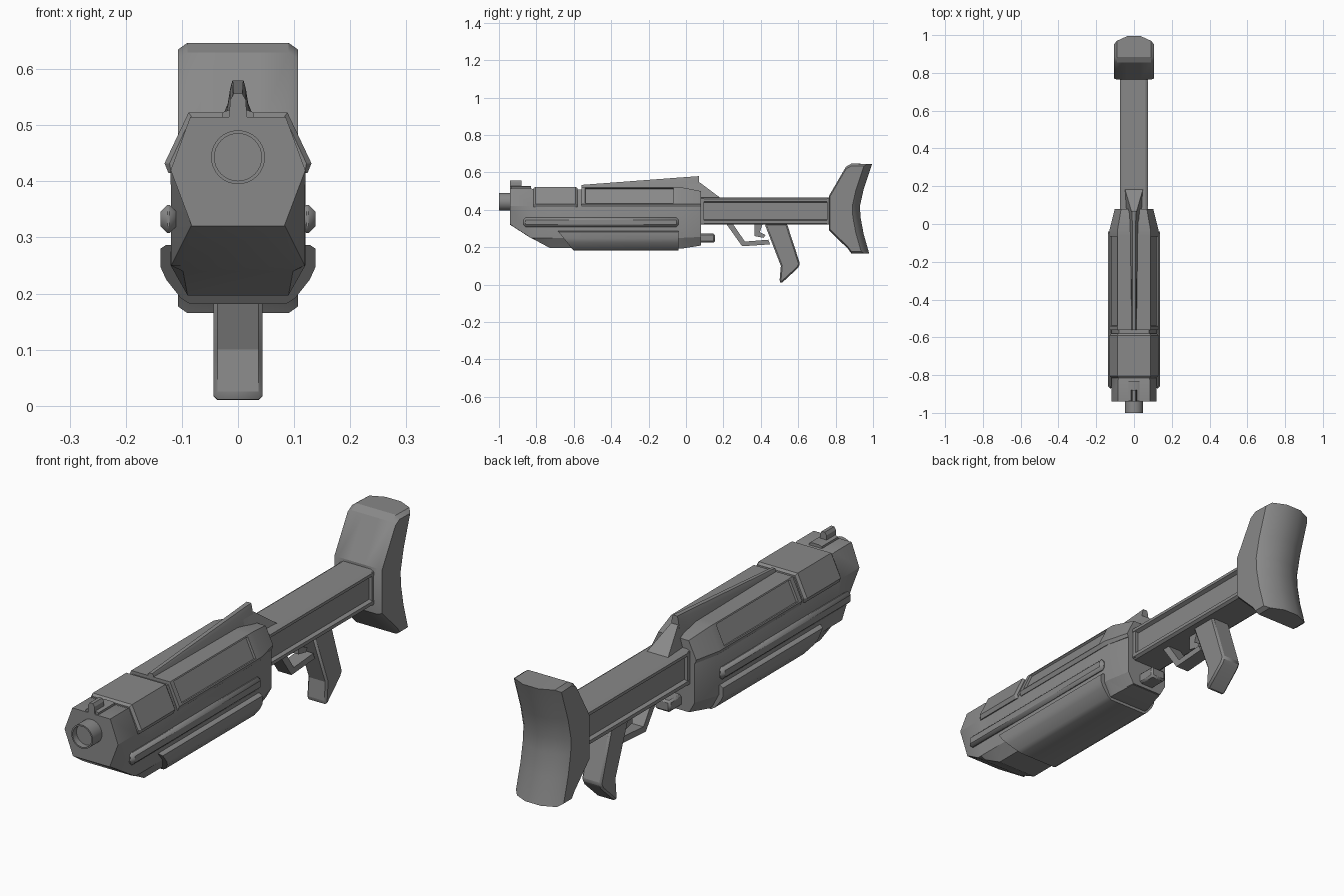
import bpy, bmesh, math

cube = bpy.data.objects.get("Cube")
if cube:
    bpy.data.objects.remove(cube, do_unlink=True)

grey = bpy.data.materials.new("gunmetal grey")
grey.use_nodes = True
colour = (0.25, 0.25, 0.25, 1)
grey.diffuse_color = colour
grey.node_tree.nodes["Principled BSDF"].inputs["Base Color"].default_value = colour


def skin(name, rings, bevel=0, smooth=25, panel=None):
    """Join rings of equal length, cap the ends, optionally sink a side panel."""
    bm = bmesh.new()
    loops = [[bm.verts.new(p) for p in ring] for ring in rings]
    n = len(loops[0])
    for a, b in zip(loops, loops[1:]):
        for i in range(n):
            j = (i + 1) % n
            bm.faces.new((a[i], a[j], b[j], b[i]))
    bm.faces.new(loops[0])
    bm.faces.new(loops[-1])
    bmesh.ops.remove_doubles(bm, verts=bm.verts, dist=0.0002)
    bmesh.ops.recalc_face_normals(bm, faces=bm.faces)
    if panel:
        faces = [f for f in bm.faces if panel(f)]
        bmesh.ops.inset_individual(bm, faces=faces, thickness=0.008, depth=0)
        bmesh.ops.inset_individual(bm, faces=faces, thickness=0.002, depth=-0.009)
    mesh = bpy.data.meshes.new(name)
    bm.to_mesh(mesh)
    bm.free()
    mesh.materials.append(grey)
    obj = bpy.data.objects.new(name, mesh)
    bpy.context.collection.objects.link(obj)
    if bevel:
        mod = obj.modifiers.new("Bevel", "BEVEL")
        mod.width = bevel
        mod.segments = 1
        mod.limit_method = "ANGLE"
    bpy.ops.object.select_all(action="DESELECT")
    obj.select_set(True)
    bpy.context.view_layer.objects.active = obj
    bpy.ops.object.shade_smooth_by_angle(angle=math.radians(smooth))
    return obj


def loft(name, sections, rake=0, **kw):
    """Sections are (y, right-hand outline from top to bottom), mirrored in x."""
    rings = []
    for k, (y, half) in enumerate(sections):
        lean = rake if k == 0 else 0
        top = half[0][1]
        right = [(x, y + lean * (top - z), z) for x, z in half]
        rings.append(right + [(-x, yy, z) for x, yy, z in reversed(right)])
    return skin(name, rings, **kw)


def prism(name, outline, x0, x1, **kw):
    """A side outline of (y, z) points extruded from x0 to x1."""
    return skin(name, [[(x, y, z) for y, z in outline] for x in (x0, x1)], **kw)


def rect(y0, y1, z0, z1):
    return [(y0, z0), (y1, z0), (y1, z1), (y0, z1)]


# Main body, with a chin that slopes back from the front face
full = [(0.08, 0.508), (0.119, 0.42), (0.12, 0.25), (0.09, 0.197)]
loft("body", [
    (-0.94, [(0.085, 0.515), (0.12, 0.42), (0.083, 0.322), (0.082, 0.32)]),
    (-0.83, [(0.085, 0.515), (0.12, 0.42), (0.119, 0.25), (0.1, 0.249)]),
    (-0.81, full[:2] + [(0.12, 0.25), (0.098, 0.24)]),
    (-0.73, full), (-0.02, full),
    (0.08, [(0.065, 0.49), (0.095, 0.42), (0.095, 0.255), (0.07, 0.21)]),
])

# Raised covers on the upper half
band = [(0.088, 0.523), (0.131, 0.432), (0.124, 0.415)]
inner = [(0.083, 0.515), (0.122, 0.432), (0.119, 0.415)]
loft("front_band", [(-0.815, inner), (-0.805, band), (-0.59, band), (-0.58, inner)])
cover = [(0.087, 0.521), (0.129, 0.432), (0.122, 0.415)]
loft("rear_cover",
     [(-0.56, cover), (-0.545, cover), (-0.06, cover), (-0.03, cover),
      (0.08, [(0.068, 0.5), (0.102, 0.43), (0.098, 0.415)])],
     panel=lambda f: f.normal.z > 0.2 and abs(f.normal.x) > 0.5 and f.calc_area() > 0.03)

# Rounded shell under the body
shell = [(0.128, 0.287), (0.138, 0.28), (0.138, 0.247), (0.128, 0.225),
         (0.102, 0.192), (0.085, 0.181)]
loft("lower_shell", [(-0.685, shell), (-0.04, shell)], rake=0.8, smooth=40)
lip = [(0.12, 0.28), (0.12, 0.25), (0.09, 0.193)]
loft("shell_rear_lip", [(-0.04, lip), (-0.02, lip), (0.075, [(0.09, 0.27), (0.09, 0.25), (0.068, 0.208)])])

# Long side rails with a rounded outer edge
for side, label in ((1, "left"), (-1, "right")):
    prism(label + "_rail", rect(-0.87, -0.04, 0.308, 0.358), side * 0.11, side * 0.138, bevel=0.012)

# Muzzle tube with a shallow mouth
rings = []
for y, r in ((-0.92, 0.048), (-1.0, 0.048), (-1.0, 0.042), (-0.975, 0.042)):
    rings.append([(r * math.cos(a * math.tau / 32), y, 0.443 + r * math.sin(a * math.tau / 32))
                  for a in range(32)])
skin("muzzle", rings, smooth=30)

# Front sight and its foot
foot = [(0.016, 0.527), (0.028, 0.523), (0.03, 0.505)]
loft("front_sight_foot", [(-0.935, foot), (-0.83, foot)])
loft("front_sight", [(y, [(0.007, 0.557), (0.014, 0.545), (0.016, 0.51)]) for y in (-0.94, -0.88)])

# Top fin that rises to the back, then a flared tail down to the stock
loft("top_fin", [(-0.56, [(0.007, 0.533), (0.012, 0.528), (0.014, 0.51)]),
                 (0.0, [(0.009, 0.575), (0.014, 0.56), (0.024, 0.5)]),
                 (0.07, [(0.01, 0.58), (0.014, 0.565), (0.026, 0.49)])])
loft("fin_tail", [(0.0, [(0.014, 0.55), (0.03, 0.45)]), (0.075, [(0.016, 0.545), (0.045, 0.45)]),
                  (0.185, [(0.048, 0.463), (0.05, 0.45)])])

# Stock bar with flanges and a sunken web
beam = [(0.062, 0.465), (0.075, 0.457), (0.075, 0.445), (0.06, 0.438),
        (0.06, 0.347), (0.075, 0.342), (0.075, 0.328), (0.064, 0.32)]
loft("stock_bar", [(0.06, beam), (0.79, beam)])
for y in (0.078, 0.755):
    prism("stock_bar_collar", rect(y, y + 0.018, 0.325, 0.46), -0.073, 0.073)

# Shoulder butt, hollowed at the back and rounded across its width
front = [(0.885, 0.165), (0.867, 0.19), (0.765, 0.29), (0.765, 0.475), (0.855, 0.63), (0.885, 0.647)]
back = [(0.995, 0.645), (0.95, 0.51), (0.93, 0.42), (0.933, 0.36), (0.95, 0.27), (0.98, 0.165)]
rings = []
for x, shift, size in ((-0.107, 0.04, 0.95), (-0.09, 0.025, 1), (-0.035, 0, 1),
                       (0.035, 0, 1), (0.09, 0.025, 1), (0.107, 0.04, 0.95)):
    outline = front + [(y - shift, z) for y, z in back]
    rings.append([(x, 0.87 + (y - 0.87) * size, 0.405 + (z - 0.405) * size) for y, z in outline])
skin("shoulder_butt", rings, smooth=30)

# Grip, trigger and guard
prism("grip", [(0.42, 0.325), (0.54, 0.325), (0.61, 0.11), (0.598, 0.088),
               (0.508, 0.005), (0.5, 0.018), (0.507, 0.1)], -0.044, 0.044, bevel=0.01)
prism("trigger_guard", [(0.215, 0.325), (0.3, 0.205), (0.45, 0.215), (0.44, 0.24),
                        (0.315, 0.23), (0.25, 0.325)], -0.03, 0.03)
prism("trigger", [(0.365, 0.325), (0.365, 0.26), (0.415, 0.25), (0.425, 0.265),
                  (0.395, 0.28), (0.41, 0.325)], -0.015, 0.015)

# Catch at the lower back of the body
prism("rear_catch", rect(0.06, 0.155, 0.225, 0.272), -0.035, 0.035, bevel=0.008)
